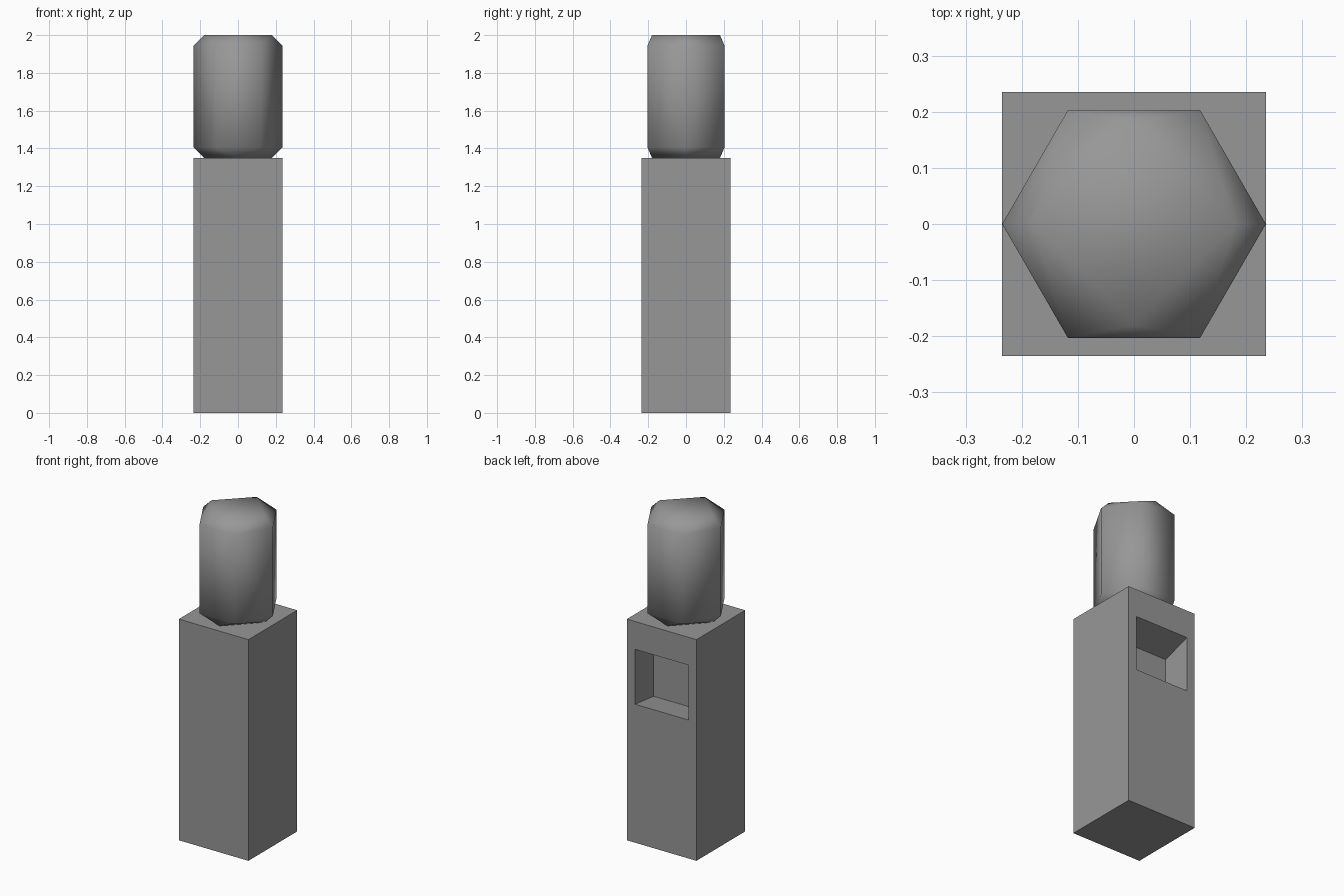
import bpy, bmesh
from math import cos, sin, tau

if "Cube" in bpy.data.objects:
    bpy.data.objects.remove(bpy.data.objects["Cube"])

grey = bpy.data.materials.new("plain_grey")
grey.use_nodes = True
grey.diffuse_color = (0.31, 0.31, 0.31, 1)
grey.node_tree.nodes["Principled BSDF"].inputs["Base Color"].default_value = grey.diffuse_color

HALF = 0.235
BASE_TOP = 1.35


def finish(bm, name, smooth=False):
    bmesh.ops.recalc_face_normals(bm, faces=bm.faces)
    for face in bm.faces:
        face.smooth = smooth
    mesh = bpy.data.meshes.new(name)
    bm.to_mesh(mesh)
    bm.free()
    mesh.materials.append(grey)
    obj = bpy.data.objects.new(name, mesh)
    bpy.context.collection.objects.link(obj)
    return obj


# Square post
bm = bmesh.new()
bmesh.ops.create_cube(bm, size=1)
for v in bm.verts:
    v.co.x *= 2 * HALF
    v.co.y *= 2 * HALF
    v.co.z = BASE_TOP if v.co.z > 0 else 0

# Recess in the rear, with a slightly lower inner wall
back = max(bm.faces, key=lambda f: f.calc_center_median().y)
bmesh.ops.inset_region(bm, faces=[back], thickness=HALF - 0.157)
for v in back.verts:
    v.co.z = 1.18 if v.co.z > 0.6 else 0.845
inner = bmesh.ops.extrude_discrete_faces(bm, faces=[back])["faces"][0]
for v in inner.verts:
    v.co.y = HALF - 0.18
    v.co.z = 1.12 if v.co.z > 1 else 0.825
finish(bm, "square_post")

# Six-sided head that closes to a diamond at each end
bm = bmesh.new()
for sides, radius, z in ((4, 0.18, BASE_TOP), (6, HALF, 1.405),
                         (6, HALF, 1.945), (4, 0.18, 2.0)):
    for i in range(sides):
        a = tau * i / sides
        bm.verts.new((radius * cos(a), radius * sin(a), z))
bmesh.ops.convex_hull(bm, input=bm.verts)
finish(bm, "faceted_head", smooth=True)
